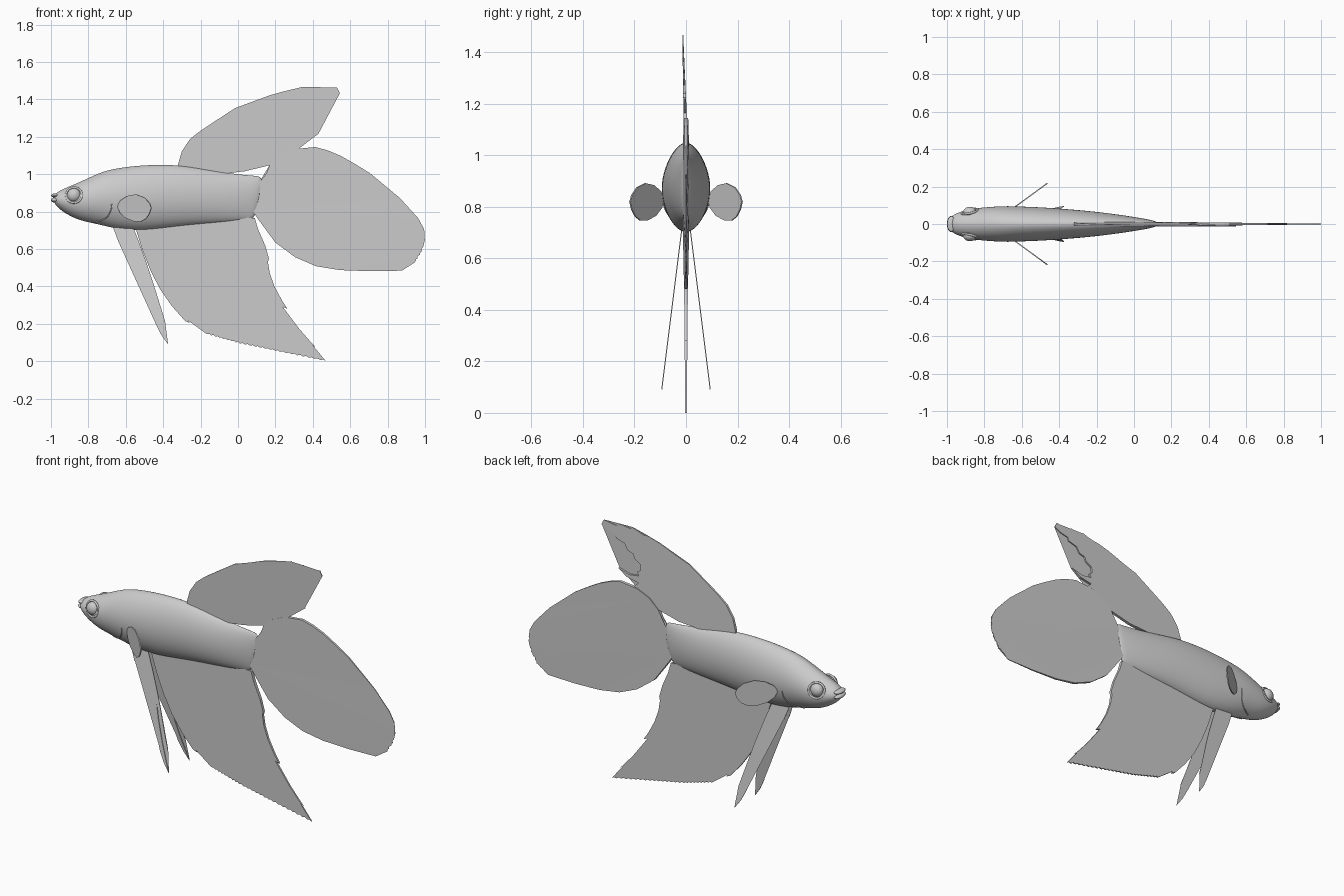
import bpy, bmesh, math
from mathutils import Vector

grey = bpy.data.materials.new("pale grey")
grey.diffuse_color = (0.6, 0.6, 0.6, 1)


def finish(name, bm, smooth=None):
    bmesh.ops.recalc_face_normals(bm, faces=bm.faces[:])
    me = bpy.data.meshes.new(name)
    bm.to_mesh(me)
    bm.free()
    ob = bpy.data.objects.new(name, me)
    bpy.context.collection.objects.link(ob)
    me.materials.append(grey)
    if smooth:
        bpy.ops.object.select_all(action='DESELECT')
        ob.select_set(True)
        bpy.context.view_layer.objects.active = ob
        bpy.ops.object.shade_smooth_by_angle(angle=math.radians(smooth))
    return ob


# body stations: x, bottom z, top z, half width
STATIONS = [(-0.985, 0.845, 0.888, 0.035), (-0.955, 0.812, 0.912, 0.056), (-0.91, 0.782, 0.932, 0.072),
            (-0.845, 0.75, 0.958, 0.086), (-0.74, 0.73, 1.01, 0.095), (-0.66, 0.707, 1.032, 0.096),
            (-0.52, 0.695, 1.05, 0.092), (-0.36, 0.715, 1.053, 0.081), (-0.25, 0.727, 1.041, 0.071),
            (-0.15, 0.735, 1.022, 0.06), (-0.015, 0.745, 1.0, 0.041), (0.07, 0.755, 0.992, 0.026),
            (0.12, 0.76, 0.988, 0.014)]


def body_point(st, a):
    x, lo, hi, w = st
    c, s = math.cos(a), math.sin(a)
    z = (lo + hi) / 2 + (hi - lo) / 2 * c
    y = w * math.copysign(abs(s) ** 1.15, s)
    shear = max(0, min(1, (x + 0.15) / 0.27)) * 0.21      # slanted tail root
    return Vector((x + shear * (z - 0.874), y, z))


def surface(x, a):
    for p, q in zip(STATIONS, STATIONS[1:]):
        if p[0] <= x <= q[0]:
            t = (x - p[0]) / (q[0] - p[0])
            return body_point([u + (v - u) * t for u, v in zip(p, q)], a)


# body: lofted rings
N = 24
bm = bmesh.new()
rings = [[bm.verts.new(body_point(st, 2 * math.pi * i / N)) for i in range(N)] for st in STATIONS]
for r, q in zip(rings, rings[1:]):
    for i in range(N):
        bm.faces.new((r[i], r[(i + 1) % N], q[(i + 1) % N], q[i]))
bm.faces.new(rings[0])
bm.faces.new(rings[-1])
body = finish("body", bm, 60)
sub = body.modifiers.new("smooth", 'SUBSURF')
sub.levels = sub.render_levels = 2


def ellipsoid(name, loc, size):
    bm = bmesh.new()
    bmesh.ops.create_uvsphere(bm, u_segments=24, v_segments=14, radius=1)
    bmesh.ops.scale(bm, vec=size, verts=bm.verts)
    bmesh.ops.translate(bm, vec=loc, verts=bm.verts)
    return finish(name, bm, 60)


def tube(name, pts, radius, cyclic=False):
    cu = bpy.data.curves.new(name, 'CURVE')
    cu.dimensions = '3D'
    cu.bevel_depth = radius
    cu.bevel_resolution = 2
    sp = cu.splines.new('POLY')
    sp.points.add(len(pts) - 1)
    for p, co in zip(sp.points, pts):
        p.co = (*co, 1)
    sp.use_cyclic_u = cyclic
    cu.materials.append(grey)
    ob = bpy.data.objects.new(name, cu)
    bpy.context.collection.objects.link(ob)


# upturned lips
ellipsoid("upper_lip", (-0.977, 0, 0.886), (0.022, 0.042, 0.011))
ellipsoid("lower_lip", (-0.977, 0, 0.862), (0.023, 0.044, 0.014))


def fin(name, outline, place):
    """Thin closed blade; place(u, v, side) maps the outline to space."""
    bm = bmesh.new()
    front, back = ([bm.verts.new(place(u, v, s)) for u, v in outline] for s in (-1, 1))
    n = len(outline)
    caps = [bm.faces.new(front), bm.faces.new(back[::-1])]
    for i in range(n):
        j = (i + 1) % n
        bm.faces.new((front[j], front[i], back[i], back[j]))
    bmesh.ops.triangulate(bm, faces=caps, ngon_method='EAR_CLIP')
    return finish(name, bm)


def serrate(pts, teeth, depth):
    """Cut small teeth into each segment of an edge."""
    out = []
    for a, b in zip(pts, pts[1:]):
        a, b = Vector(a), Vector(b)
        d = (b - a).normalized()
        inward = Vector((d.y, -d.x)) * depth
        for k in range(teeth):
            out += [tuple(a.lerp(b, k / teeth)), tuple(a.lerp(b, (k + 0.5) / teeth) + inward)]
    return out + [tuple(pts[-1])]


# tail fin
tail = [(0.10, 0.77), (0.198, 0.636), (0.305, 0.556), (0.417, 0.508), (0.545, 0.487), (0.706, 0.481)]
tail += serrate([(0.877, 0.484), (0.947, 0.53), (0.984, 0.588), (1.0, 0.652), (0.995, 0.706)], 3, -0.007)
tail += [(0.963, 0.765), (0.866, 0.872), (0.706, 1.005), (0.62, 1.058), (0.545, 1.10), (0.48, 1.127),
         (0.412, 1.145), (0.305, 1.134), (0.225, 1.10), (0.17, 1.05), (0.144, 0.985), (0.11, 0.95), (0.08, 0.8)]
fin("tail_fin", tail, lambda u, v, s: (u, s * max(0.002, 0.012 - 0.013 * (u - 0.1)), v))

# dorsal fin with ragged rear edge
dorsal = [(-0.32, 1.03), (-0.32, 1.055), (-0.30, 1.123), (-0.257, 1.187), (-0.203, 1.23), (-0.123, 1.283),
          (-0.016, 1.353), (0.064, 1.38), (0.171, 1.422), (0.25, 1.444), (0.275, 1.442), (0.348, 1.467),
          (0.36, 1.457), (0.428, 1.465), (0.45, 1.45), (0.53, 1.462), (0.545, 1.433), (0.508, 1.412),
          (0.455, 1.40), (0.45, 1.38), (0.395, 1.364), (0.375, 1.33), (0.34, 1.32), (0.33, 1.294),
          (0.295, 1.273), (0.29, 1.24), (0.31, 1.225), (0.30, 1.205), (0.36, 1.197), (0.43, 1.216),
          (0.375, 1.18), (0.30, 1.165), (0.33, 1.14), (0.29, 1.12), (0.25, 1.09), (0.17, 1.048),
          (0.04, 1.016), (-0.085, 1.008), (-0.17, 0.99)]
fin("dorsal_fin", dorsal,
    lambda u, v, s: (u, -0.03 * (v - 1.05) + s * max(0.002, 0.008 - 0.015 * (v - 1.05)), v))

# anal fin
anal = [(-0.55, 0.72), (-0.513, 0.6), (-0.47, 0.49), (-0.417, 0.385), (-0.353, 0.294), (-0.283, 0.215),
        (-0.26, 0.205), (-0.265, 0.216)]
anal += serrate([(-0.166, 0.144), (0.01, 0.094), (0.225, 0.05), (0.47, 0.0)], 8, -0.006)
anal += [(0.40, 0.085), (0.415, 0.075), (0.385, 0.107), (0.33, 0.17), (0.24, 0.29), (0.265, 0.28),
         (0.215, 0.355), (0.235, 0.325), (0.195, 0.4), (0.17, 0.47), (0.16, 0.53), (0.165, 0.55),
         (0.145, 0.62), (0.107, 0.706), (0.09, 0.765), (0.01, 0.77), (-0.2, 0.755), (-0.36, 0.735)]
fin("anal_fin", anal, lambda u, v, s: (u, s * (0.003 + 0.009 * v), v))

# paired parts, left and right
ventral = [(-0.668, 0.715), (-0.64, 0.64), (-0.578, 0.572), (-0.535, 0.492), (-0.508, 0.385), (-0.47, 0.305),
           (-0.44, 0.2), (-0.41, 0.14), (-0.374, 0.09), (-0.406, 0.18), (-0.43, 0.25), (-0.465, 0.37),
           (-0.48, 0.44), (-0.45, 0.35), (-0.425, 0.27), (-0.39, 0.215), (-0.415, 0.29), (-0.43, 0.34),
           (-0.46, 0.44), (-0.49, 0.53), (-0.525, 0.626), (-0.56, 0.715)]
pectoral = [(0.0, 0.83), (0.1, 0.86), (0.3, 0.884), (0.55, 0.892), (0.8, 0.875), (0.95, 0.845), (1, 0.82),
            (0.95, 0.79), (0.85, 0.763), (0.7, 0.747), (0.5, 0.747), (0.25, 0.765), (0.08, 0.795)]
for side, label in ((-1, "near"), (1, "far")):
    fin("ventral_fin_" + label, ventral,
        lambda u, v, s: (u, side * (0.018 + 0.125 * (0.7 - v) + s * 0.002), v))
    fin("pectoral_fin_" + label, pectoral,
        lambda u, v, s: (-0.645 + 0.182 * u - s * 0.0018, side * (0.085 + 0.133 * u + s * 0.0024), v))
    # eye in a raised socket ring
    ellipsoid("eye_" + label, (-0.877, side * 0.062, 0.888), (0.037, 0.03, 0.037))
    tube("eye_socket_" + label,
         [(-0.877 + 0.043 * math.cos(k * math.pi / 14), side * (0.067 + 0.010 * math.cos(k * math.pi / 14)
           - 0.010 * math.sin(k * math.pi / 14)), 0.888 + 0.041 * math.sin(k * math.pi / 14))
          for k in range(28)], 0.006, True)
    # gill cover edge
    tube("gill_edge_" + label,
         [surface(-0.675 - 0.10 * (k / 12) ** 2, side * (1.75 + 1.05 * k / 12)) for k in range(13)], 0.003)
